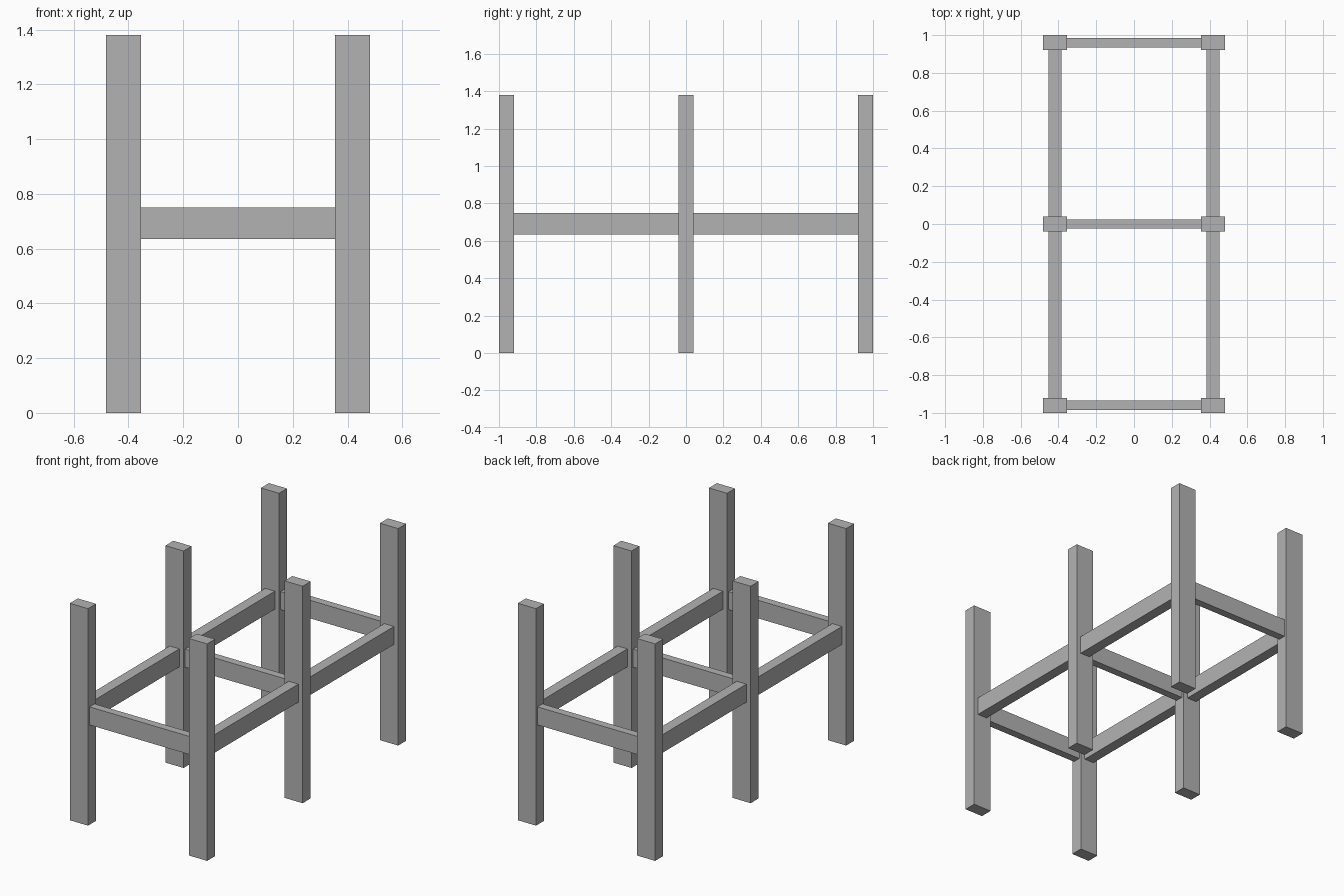
import bpy
from mathutils import Matrix, Vector

cube = bpy.data.objects.get("Cube")
if cube:
    bpy.data.objects.remove(cube, do_unlink=True)

import bmesh

grey = bpy.data.materials.new("plain_grey")
grey.use_nodes = True
color = (0.45, 0.45, 0.45, 1)
grey.diffuse_color = color
grey.node_tree.nodes["Principled BSDF"].inputs["Base Color"].default_value = color


def box(name, center, size):
    """Add a flat-shaded box with the given centre and full size."""
    mesh = bpy.data.meshes.new(name)
    bm = bmesh.new()
    bmesh.ops.create_cube(bm, size=1)
    bmesh.ops.transform(
        bm, verts=bm.verts,
        matrix=Matrix.Translation(Vector(center)) @ Matrix.Diagonal((*size, 1)))
    bm.to_mesh(mesh)
    bm.free()
    mesh.materials.append(grey)
    obj = bpy.data.objects.new(name, mesh)
    bpy.context.collection.objects.link(obj)


post_w, post_d, post_h = 0.128, 0.08, 1.38
post_x, row_y = 0.419, 0.96
rail_z, rail_h = 0.692, 0.115
sides = {"right": -1, "left": 1}
rows = {"front": -1, "middle": 0, "back": 1}

for row, r in rows.items():
    # Upright posts, one pair per row
    for side, s in sides.items():
        box(f"{row}_{side}_post", (s * post_x, r * row_y, post_h / 2),
            (post_w, post_d, post_h))
    # Crossbar between the two posts of the row
    box(f"{row}_crossbar", (0, r * row_y, rail_z),
        (2 * post_x - post_w, 0.05, rail_h))

# Side rails between neighbouring rows
for side, s in sides.items():
    for half, h in (("front", -1), ("back", 1)):
        box(f"{half}_{side}_rail", (s * post_x, h * row_y / 2, rail_z),
            (0.068, row_y - post_d, rail_h))
